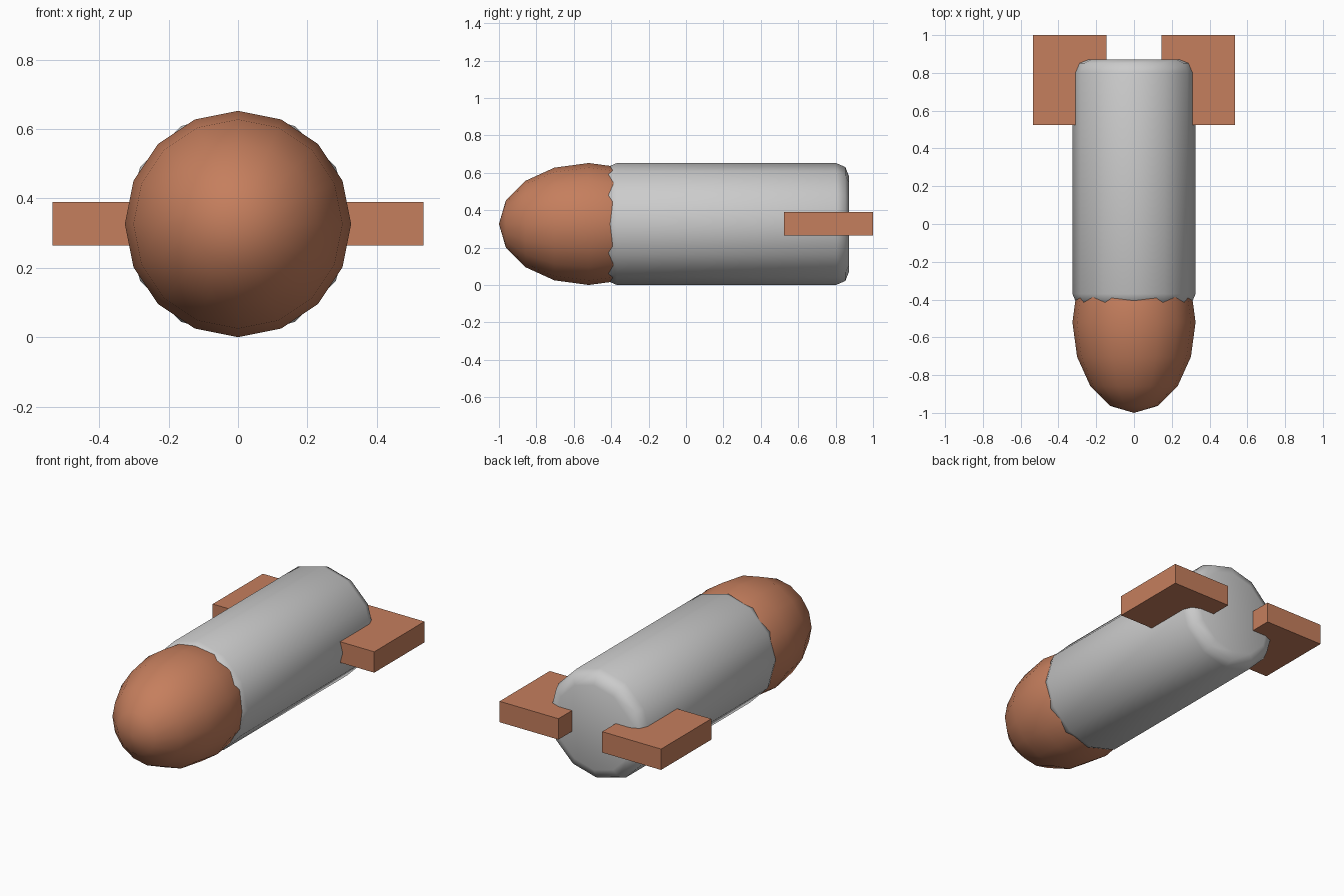
import bpy, bmesh, math
from mathutils import Matrix, Vector

if "Cube" in bpy.data.objects:
    bpy.data.objects.remove(bpy.data.objects["Cube"])

R = 0.326
AXIS = Matrix.Rotation(math.radians(90), 4, 'X')   # turn z-axis primitives along y

copper = bpy.data.materials.new("copper")
copper.diffuse_color = (0.56, 0.21, 0.11, 1)
copper.use_nodes = True
copper.node_tree.nodes["Principled BSDF"].inputs["Base Color"].default_value = copper.diffuse_color


def add_object(name, bm, material=None, smooth_angle=None):
    bmesh.ops.recalc_face_normals(bm, faces=bm.faces)
    mesh = bpy.data.meshes.new(name)
    bm.to_mesh(mesh)
    bm.free()
    obj = bpy.data.objects.new(name, mesh)
    bpy.context.collection.objects.link(obj)
    if material:
        mesh.materials.append(material)
    if smooth_angle:
        bpy.ops.object.select_all(action='DESELECT')
        obj.select_set(True)
        bpy.context.view_layer.objects.active = obj
        bpy.ops.object.shade_smooth_by_angle(angle=math.radians(smooth_angle))
    return obj


# Body: twelve-sided tube with rounded ends
bm = bmesh.new()
y0, y1 = -0.44, 0.872
bmesh.ops.create_cone(bm, cap_ends=True, segments=12, radius1=R, radius2=R, depth=y1 - y0,
                      matrix=Matrix.Translation((0, (y0 + y1) / 2, R)) @ AXIS)
rims = [e for e in bm.edges if abs(e.verts[0].co.y - e.verts[1].co.y) < 1e-4]
bmesh.ops.bevel(bm, geom=rims, offset=0.07, segments=2, profile=0.5, affect='EDGES')
add_object("body", bm, smooth_angle=50)

# Nose: stretched sphere sunk into the front of the body
bm = bmesh.new()
bmesh.ops.create_uvsphere(bm, u_segments=16, v_segments=8, radius=1)
stretch = Matrix.Diagonal((R, 0.48, R, 1))
bm.transform(Matrix.Translation((0, -0.52, R)) @ stretch @ AXIS)
add_object("nose", bm, copper, smooth_angle=50)

# Tail fins: one flat block on each side
for side, name in ((1, "right_fin"), (-1, "left_fin")):
    bm = bmesh.new()
    bmesh.ops.create_cube(bm, size=1)
    bm.transform(Matrix.Translation((side * 0.34, 0.7625, R + 0.001)) @
                 Matrix.Diagonal((0.39, 0.475, 0.125, 1)))
    add_object(name, bm, copper)
